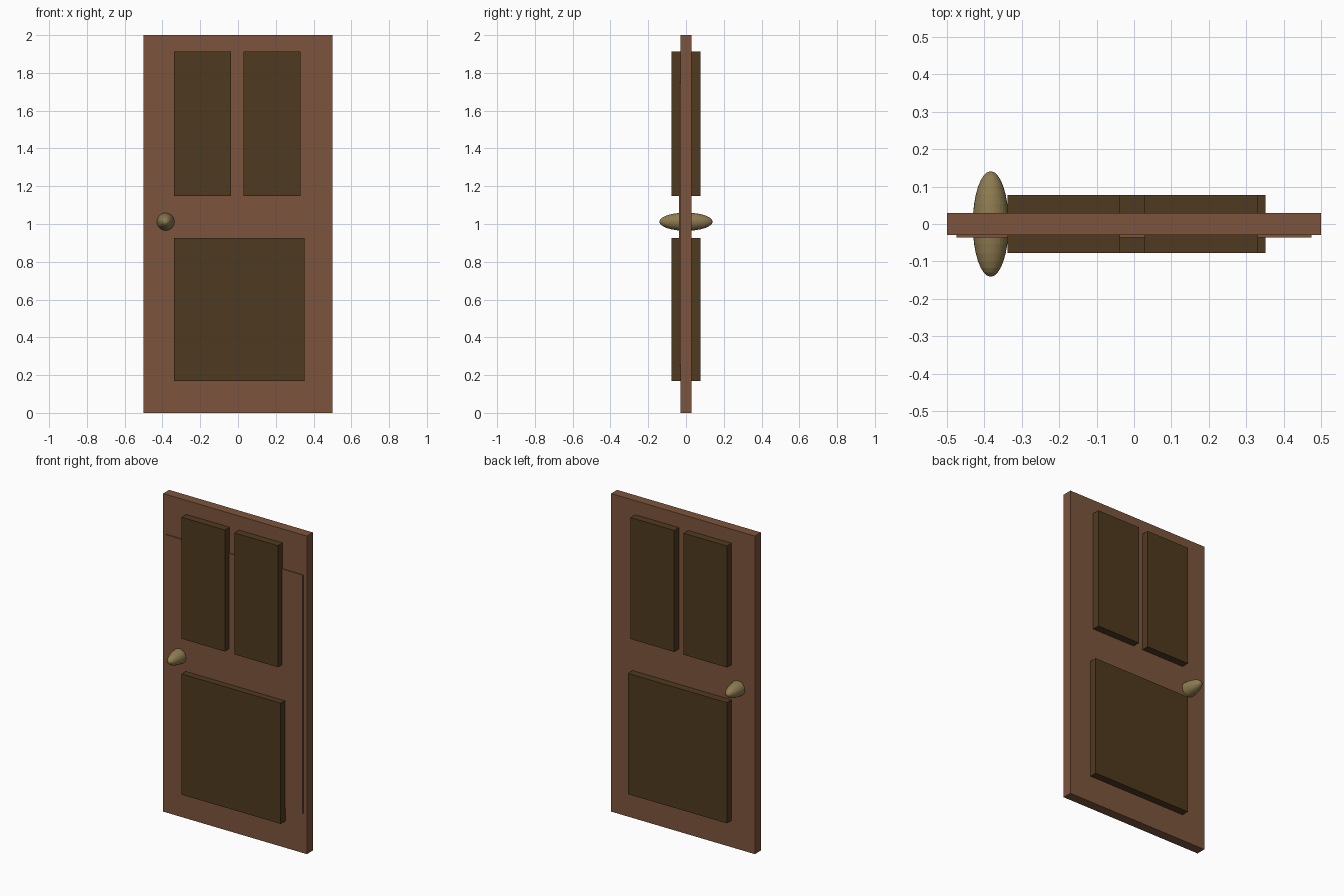
import bpy
import bmesh
from math import radians
from mathutils import Matrix

if "Cube" in bpy.data.objects:
    bpy.data.objects.remove(bpy.data.objects["Cube"])


def material(name, rgb):
    mat = bpy.data.materials.new(name)
    mat.diffuse_color = (*rgb, 1)
    mat.use_nodes = True
    mat.node_tree.nodes["Principled BSDF"].inputs["Base Color"].default_value = mat.diffuse_color
    return mat


WOOD = material("brown_wood", (0.2, 0.09, 0.046))
DARK = material("dark_wood", (0.078, 0.042, 0.014))
BRASS = material("dull_brass", (0.27, 0.2, 0.08))


def finish(name, bm, mat):
    mesh = bpy.data.meshes.new(name)
    bm.to_mesh(mesh)
    bm.free()
    mesh.materials.append(mat)
    obj = bpy.data.objects.new(name, mesh)
    bpy.context.collection.objects.link(obj)
    return obj


def box(name, x, y, z, mat):
    """Box from (min, max) pairs on each axis."""
    bm = bmesh.new()
    size = Matrix.Diagonal((x[1] - x[0], y[1] - y[0], z[1] - z[0], 1))
    centre = Matrix.Translation((sum(x) / 2, sum(y) / 2, sum(z) / 2))
    bmesh.ops.create_cube(bm, size=1, matrix=centre @ size)
    return finish(name, bm, mat)


# Door slab and the thin plate raised on its front
box("door_slab", (-0.5, 0.5), (-0.03, 0.03), (0, 2), WOOD)
box("front_plate", (-0.475, 0.475), (-0.036, -0.02), (0.25, 1.75), WOOD)

# Raised panels, passing through to both faces
for name, x, z in (
    ("upper_left_panel", (-0.338, -0.038), (1.148, 1.912)),
    ("upper_right_panel", (0.028, 0.331), (1.148, 1.912)),
    ("lower_panel", (-0.338, 0.351), (0.168, 0.927)),
):
    box(name, x, (-0.077, 0.077), z, DARK)

# Stretched round knob through the door, poles along y
bm = bmesh.new()
place = (Matrix.Translation((-0.383, 0, 1.012))
         @ Matrix.Diagonal((0.048, 0.141, 0.048, 1))
         @ Matrix.Rotation(radians(90), 4, "X"))
bmesh.ops.create_uvsphere(bm, u_segments=32, v_segments=16, radius=1, matrix=place)
finish("door_knob", bm, BRASS)
